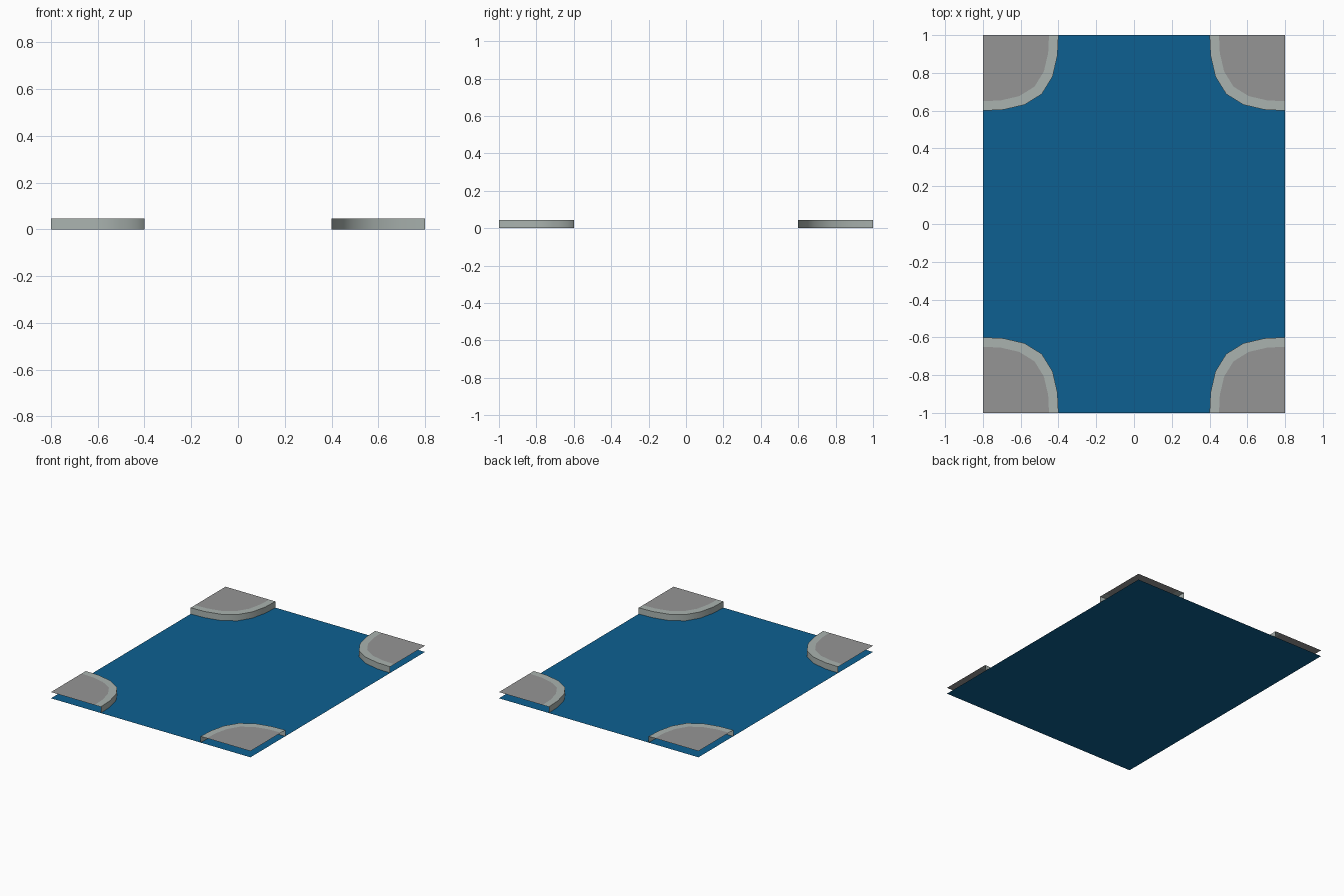
import bpy, bmesh, math

if "Cube" in bpy.data.objects:
    bpy.data.objects.remove(bpy.data.objects["Cube"])

HX, HY, H = 0.8, 1.0, 0.045      # half extents and kerb height
# Rounded corner outline, measured from the outer corner of the tile
ARC = [(0, .4), (.108, .395), (.22, .369), (.312, .312), (.369, .22), (.395, .108), (.4, 0)]
INNER = 0.875                    # scale of the paving inside the kerb


def material(name, rgb):
    m = bpy.data.materials.new(name)
    m.diffuse_color = (*rgb, 1)
    m.use_nodes = True
    m.node_tree.nodes["Principled BSDF"].inputs["Base Color"].default_value = m.diffuse_color
    return m


def finish(name, bm, mat, mirror=True):
    me = bpy.data.meshes.new(name)
    bm.to_mesh(me)
    bm.free()
    me.materials.append(mat)
    ob = bpy.data.objects.new(name, me)
    bpy.context.collection.objects.link(ob)
    if mirror:
        mod = ob.modifiers.new("four_corners", 'MIRROR')
        mod.use_axis = (True, True, False)
        mod.use_mirror_merge = False
    return ob


def outline(bm, scale, z):
    return [bm.verts.new((HX - x * scale, HY - y * scale, z)) for x, y in ARC]


# Road surface: one flat sheet under everything
bm = bmesh.new()
bm.faces.new([bm.verts.new((x * HX, y * HY, 0)) for x, y in ((-1, -1), (1, -1), (1, 1), (-1, 1))])
finish("road_surface", bm, material("blue", (0.004, 0.117, 0.283)), mirror=False)

# Kerb: curved wall and flat top band, open at the tile edges
bm = bmesh.new()
low, top, inner = outline(bm, 1, 0), outline(bm, 1, H), outline(bm, INNER, H)
for i in range(len(ARC) - 1):
    bm.faces.new((low[i], top[i], top[i + 1], low[i + 1]))
    bm.faces.new((top[i], inner[i], inner[i + 1], top[i + 1]))
kerb = finish("kerb", bm, material("kerb_grey", (0.40, 0.45, 0.43)))
kerb.select_set(True)
bpy.context.view_layer.objects.active = kerb
bpy.ops.object.shade_smooth_by_angle(angle=math.radians(40))

# Paving: flat corner slab inside the kerb
bm = bmesh.new()
face = bm.faces.new(outline(bm, INNER, H) + [bm.verts.new((HX, HY, H))])
face.normal_update()
if face.normal.z < 0:
    face.normal_flip()
finish("corner_paving", bm, material("paving_grey", (0.30, 0.30, 0.30)))

# Make the kerb band face up and the wall face the road
bm = bmesh.new()
bm.from_mesh(kerb.data)
bm.normal_update()
for f in bm.faces:
    c = f.calc_center_median()
    flat = abs(f.normal.z) > 0.5
    facing = f.normal.z if flat else f.normal.x * (HX - 1 - HX) + f.normal.y * -1
    if facing < 0:
        f.normal_flip()
bm.to_mesh(kerb.data)
bm.free()
